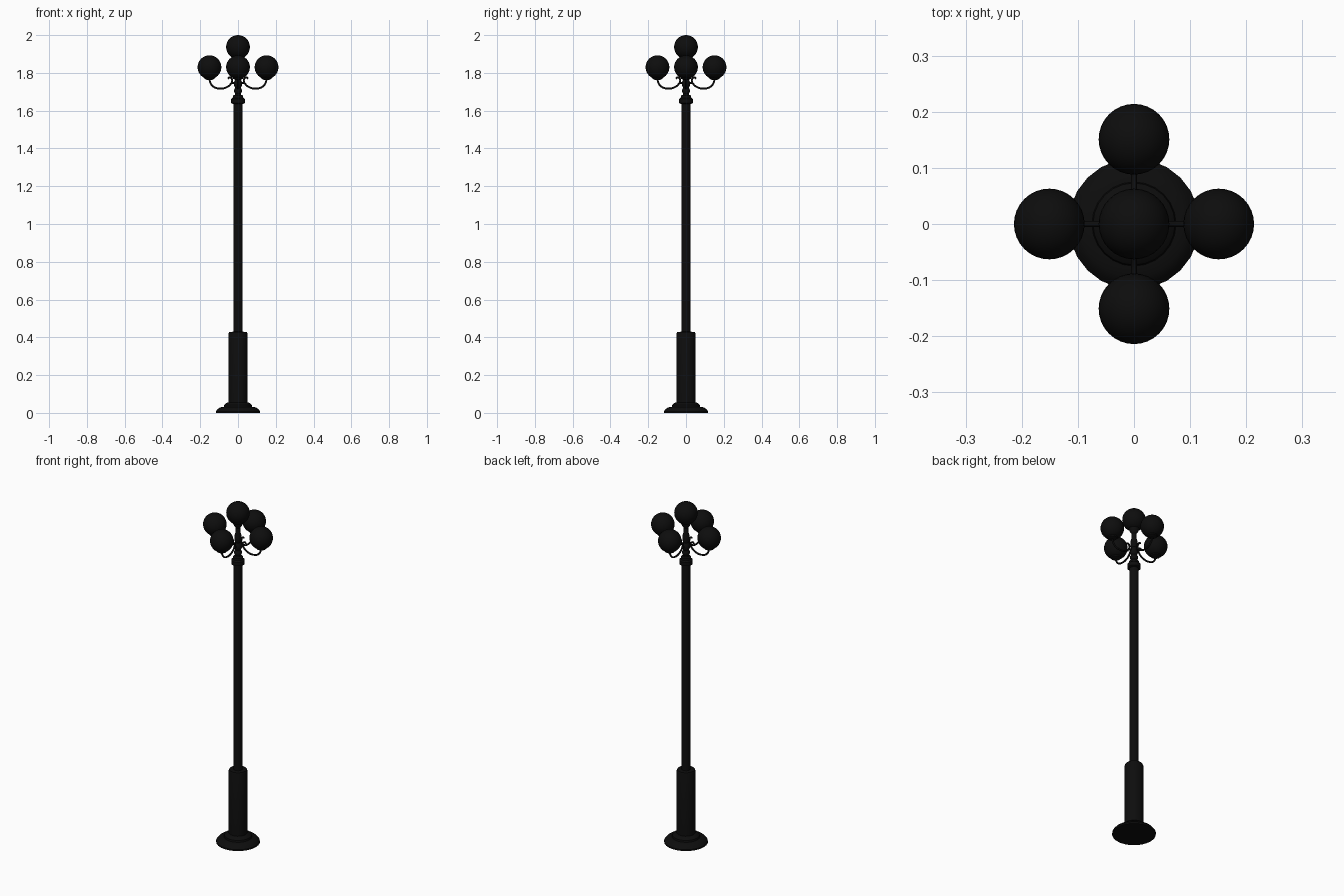
import bpy, bmesh, math
from mathutils import Matrix

if "Cube" in bpy.data.objects:
    bpy.data.objects.remove(bpy.data.objects["Cube"])

black = bpy.data.materials.new("black_iron")
black.diffuse_color = (0.004, 0.004, 0.004, 1)
black.use_nodes = True
black.node_tree.nodes["Principled BSDF"].inputs["Base Color"].default_value = black.diffuse_color


def finish(obj):
    obj.data.materials.append(black)
    bpy.context.view_layer.objects.active = obj
    obj.select_set(True)
    bpy.ops.object.shade_smooth_by_angle(angle=math.radians(35))
    obj.select_set(False)
    return obj


def lathe(name, profile, sides=24, loc=(0, 0, 0)):
    """Closed turned part from (radius, z) points, bottom to top."""
    bm = bmesh.new()
    rings = []
    for r, z in profile:
        rings.append([bm.verts.new((r * math.cos(2 * math.pi * i / sides),
                                    r * math.sin(2 * math.pi * i / sides), z))
                      for i in range(sides)])
    for a, b in zip(rings, rings[1:]):
        for i in range(sides):
            j = (i + 1) % sides
            bm.faces.new((a[i], a[j], b[j], b[i]))
    bm.faces.new(rings[0][::-1])
    bm.faces.new(rings[-1])
    mesh = bpy.data.meshes.new(name)
    bm.to_mesh(mesh)
    bm.free()
    obj = bpy.data.objects.new(name, mesh)
    obj.location = loc
    bpy.context.collection.objects.link(obj)
    return finish(obj)


def globe(name, loc):
    bpy.ops.mesh.primitive_uv_sphere_add(segments=32, ring_count=16, radius=0.063, location=loc)
    obj = bpy.context.object
    obj.name = name
    finish(obj)


def tube(name, points, radius, angle):
    """Smooth rod through (x, z) points, turned about the pole."""
    cu = bpy.data.curves.new(name, 'CURVE')
    cu.dimensions = '3D'
    cu.bevel_depth = radius
    cu.bevel_resolution = 2
    cu.resolution_u = 6
    cu.use_fill_caps = True
    sp = cu.splines.new('BEZIER')
    sp.bezier_points.add(len(points) - 1)
    for p, (x, z) in zip(sp.bezier_points, points):
        p.co = (x, 0, z)
        p.handle_left_type = p.handle_right_type = 'AUTO'
    obj = bpy.data.objects.new(name, cu)
    obj.matrix_world = Matrix.Rotation(angle, 4, 'Z')
    cu.materials.append(black)
    bpy.context.collection.objects.link(obj)


# Stepped foot, lower sleeve and long pole
lathe("base_foot", [(0.117, 0), (0.117, 0.008), (0.108, 0.02), (0.095, 0.029), (0.075, 0.032),
                    (0.073, 0.042), (0.062, 0.052), (0.05, 0.056)])
lathe("lower_sleeve", [(0.05, 0.05), (0.05, 0.42), (0.047, 0.428), (0.025, 0.43)])
lathe("pole", [(0.025, 0.42), (0.025, 1.645)])
lathe("pole_collar", [(0.025, 1.635), (0.036, 1.64), (0.036, 1.662), (0.028, 1.668), (0.027, 1.68),
                      (0.018, 1.684)])

# Turned stem holding the top globe
lathe("upper_stem", [(0.018, 1.68), (0.016, 1.69), (0.021, 1.70), (0.021, 1.71), (0.015, 1.72),
                     (0.022, 1.735), (0.022, 1.75), (0.015, 1.765), (0.02, 1.78), (0.02, 1.80),
                     (0.013, 1.825), (0.012, 1.85), (0.022, 1.865), (0.03, 1.885), (0.03, 1.892)])
globe("top_globe", (0, 0, 1.937))

# Four scrolled arms, each with a cup and globe
scroll = [(0.151, 1.775), (0.148, 1.752), (0.13, 1.727), (0.1, 1.717), (0.065, 1.722),
          (0.038, 1.742), (0.031, 1.762), (0.042, 1.776), (0.054, 1.77)]
inner = [(0.012, 1.745), (0.035, 1.748)]
outer = [(0.148, 1.752), (0.128, 1.768), (0.108, 1.758), (0.115, 1.744)]
for i in range(4):
    a = i * math.pi / 2
    x, y = 0.151 * math.cos(a), 0.151 * math.sin(a)
    tube(f"scroll_arm_{i}", scroll, 0.005, a)
    tube(f"arm_joint_{i}", inner, 0.005, a)
    lathe(f"globe_cup_{i}", [(0.012, 1.762), (0.026, 1.768), (0.03, 1.778)], 16, (x, y, 0))
    globe(f"side_globe_{i}", (x, y, 1.83))
